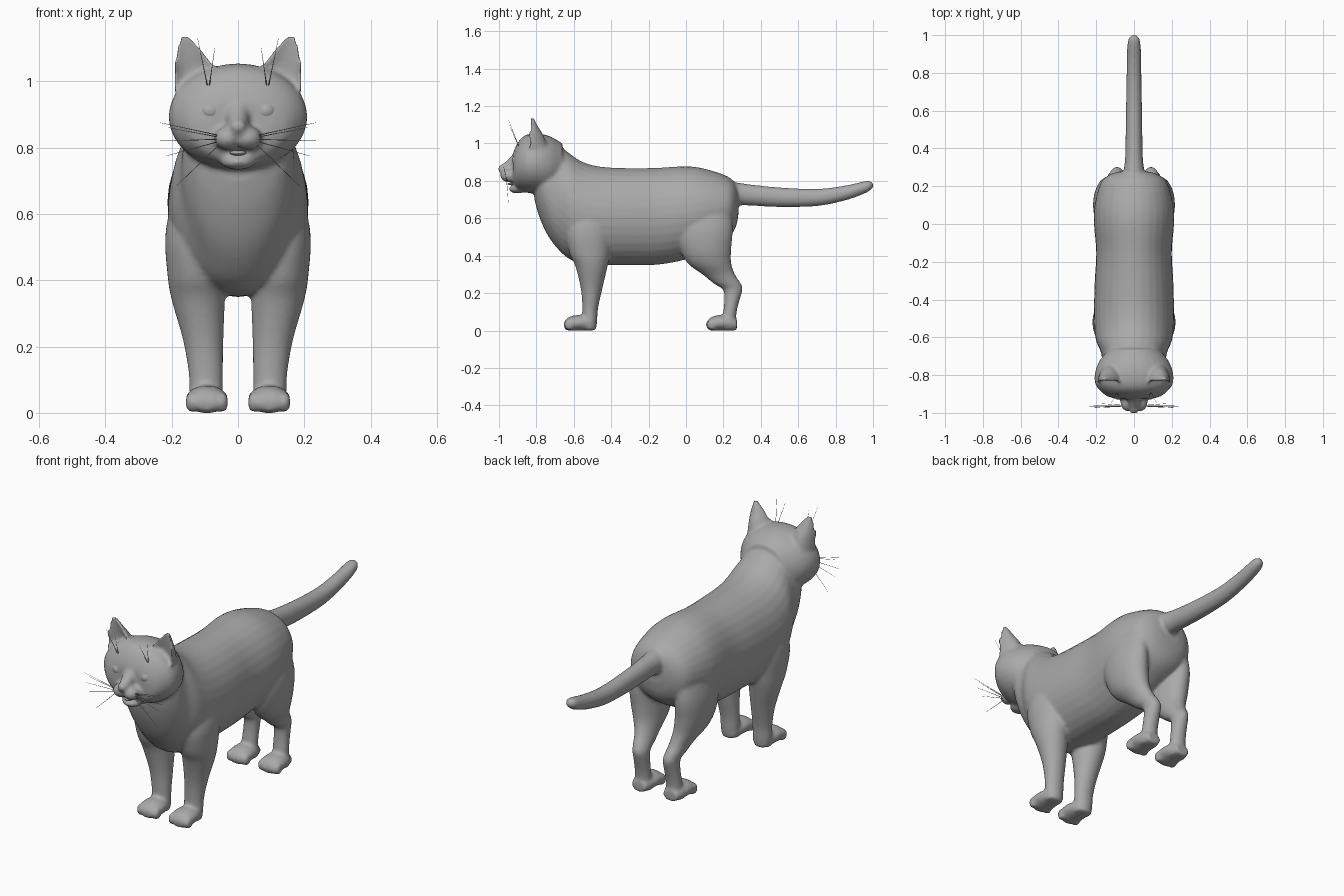
import bpy, bmesh, math
from mathutils import Matrix, Vector

cube = bpy.data.objects.get("Cube")
if cube:
    bpy.data.objects.remove(cube, do_unlink=True)

GREY = (0.4, 0.4, 0.4, 1)
grey = bpy.data.materials.new("plain_grey")
grey.use_nodes = True
grey.diffuse_color = GREY
grey.node_tree.nodes["Principled BSDF"].inputs["Base Color"].default_value = GREY


def spline(rows, steps=4):
    """Catmull-Rom interpolation of a list of equal-length tuples."""
    out = []
    for i in range(len(rows) - 1):
        a, b, c, d = (rows[min(max(i + k, 0), len(rows) - 1)] for k in (-1, 0, 1, 2))
        for s in range(steps):
            t = s / steps
            out.append([0.5 * (2 * q + (r - p) * t + (2 * p - 5 * q + 4 * r - w) * t * t
                               + (3 * q - p - 3 * r + w) * t ** 3)
                        for p, q, r, w in zip(a, b, c, d)])
    return out + [list(rows[-1])]


def loft(bm, rings, axis, side=1, dish=False, n=32):
    """Skin oval rings (x, y, z, half width, half depth); dish hollows the front."""
    loops = []
    for x, y, z, hu, hv in spline(rings):
        loop = []
        for k in range(n):
            a = math.tau * k / n
            u, v = hu * math.cos(a), hv * math.sin(a)
            if dish and v < 0:
                v *= -0.35
            offset = (u, 0, v) if axis == "Y" else (u, v, 0)
            p = Vector((x, y, z)) + Vector(offset)
            loop.append(bm.verts.new((p.x * side, p.y, p.z)))
        loops.append(loop)
    for a, b in zip(loops, loops[1:]):
        for k in range(n):
            j = (k + 1) % n
            bm.faces.new((a[k], a[j], b[j], b[k]))
    bm.faces.new(loops[0])
    bm.faces.new(loops[-1])


def lengthwise(bm, rows, x=0, dy=0, side=1):
    """Loft along y from rows of (y, top, bottom, half width)."""
    rings = [(x, y + dy, (t + b) / 2, w, (t - b) / 2) for y, t, b, w in rows]
    loft(bm, rings, "Y", side)


def ball(bm, centre, radii):
    m = Matrix.Translation(centre) @ Matrix.Diagonal((*radii, 1))
    bmesh.ops.create_uvsphere(bm, u_segments=24, v_segments=16, radius=1, matrix=m)


def finish(name, bm):
    bmesh.ops.recalc_face_normals(bm, faces=bm.faces)
    for f in bm.faces:
        f.smooth = True
    me = bpy.data.meshes.new(name)
    bm.to_mesh(me)
    bm.free()
    me.materials.append(grey)
    ob = bpy.data.objects.new(name, me)
    bpy.context.collection.objects.link(ob)
    return ob


skin = bmesh.new()

# Torso and neck
lengthwise(skin, [
    (.28, .74, .62, .06), (.265, .785, .55, .12), (.22, .825, .49, .175),
    (.1, .865, .42, .208), (0, .878, .38, .212), (-.15, .87, .352, .2),
    (-.3, .868, .35, .208), (-.45, .875, .35, .212), (-.55, .9, .355, .21),
    (-.62, .945, .38, .2), (-.68, .99, .43, .175), (-.74, 1.02, .51, .165),
    (-.785, 1.0, .61, .14), (-.81, .95, .7, .1)])

# Tail
lengthwise(skin, [
    (.2, .8, .68, .06), (.28, .79, .67, .055), (.35, .78, .668, .047),
    (.5, .765, .66, .044), (.7, .757, .665, .041), (.85, .775, .695, .038),
    (.95, .797, .73, .035), (.985, .8, .75, .027), (1.0, .785, .765, .012)])

# Head, nose bridge, nose and chin
lengthwise(skin, [
    (-.66, 1.0, .74, .13), (-.72, 1.035, .73, .18), (-.78, 1.052, .73, .205),
    (-.84, 1.05, .735, .207), (-.88, 1.03, .745, .182), (-.91, .985, .76, .145),
    (-.925, .945, .79, .1)])
lengthwise(skin, [
    (-.9, .97, .86, .04), (-.94, .925, .84, .033), (-.975, .895, .835, .026),
    (-.995, .882, .845, .022), (-1.003, .875, .855, .014)])
ball(skin, (0, -.9, .757), (.052, .047, .024))

for side in (1, -1):
    # Muzzle pad and ear
    ball(skin, (.03 * side, -.945, .828), (.042, .048, .036))
    loft(skin, [
        (.128, -.845, .97, .064, .11), (.132, -.845, 1.04, .06, .085),
        (.146, -.84, 1.09, .04, .05), (.16, -.832, 1.138, .01, .018)],
        "Z", side, dish=True)

    # Front leg
    loft(skin, [
        (.12, -.5, .72, .06, .08), (.14, -.52, .55, .078, .12),
        (.129, -.515, .42, .084, .11), (.12, -.505, .34, .08, .085),
        (.105, -.505, .22, .061, .057), (.097, -.512, .12, .052, .042),
        (.096, -.515, .05, .05, .04), (.096, -.52, .005, .045, .04)], "Z", side)

    # Hind leg
    loft(skin, [
        (.12, .1, .7, .06, .13), (.137, .1, .55, .077, .15),
        (.132, .105, .44, .08, .137), (.12, .125, .36, .07, .117),
        (.105, .175, .3, .052, .087), (.095, .222, .25, .044, .072),
        (.09, .25, .22, .04, .053), (.09, .247, .17, .04, .042),
        (.092, .235, .1, .042, .036), (.094, .225, .005, .045, .04)], "Z", side)

    # Paws with four toes each
    for dy in (0, .762):
        lengthwise(skin, [
            (-.49, .06, 0, .04), (-.54, .08, 0, .058), (-.59, .082, 0, .064),
            (-.63, .07, 0, .058), (-.65, .045, .01, .035)], .094, dy, side)
        for k in (-1.5, -.5, .5, 1.5):
            ball(skin, ((.094 + .031 * k) * side, -.632 + .006 * abs(k) + dy, .032),
                 (.0185, .027, .031))

# Fuse the parts into one smooth skin
body = finish("body", skin)
remesh = body.modifiers.new("fuse", "REMESH")
remesh.mode = "VOXEL"
remesh.voxel_size = 0.009
remesh.use_smooth_shade = True
smooth = body.modifiers.new("soften", "SMOOTH")
smooth.factor = 0.5
smooth.iterations = 5

# Eyes and tongue
for side, name in ((1, "left_eye"), (-1, "right_eye")):
    bm = bmesh.new()
    ball(bm, (.083 * side, -.893, .91), (.036, .036, .033))
    finish(name, bm)
bm = bmesh.new()
ball(bm, (0, -.925, .784), (.025, .03, .008))
finish("tongue", bm)

# Whiskers: start and tip, mirrored
CHEEK = [((.05, -.965, .835), (.235, -.975, .875)), ((.05, -.965, .83), (.21, -.97, .86)),
         ((.052, -.965, .825), (.235, -.965, .82)), ((.052, -.96, .82), (.215, -.96, .775)),
         ((.05, -.96, .815), (.185, -.95, .685))]
BROW = [((.088, -.89, .975), (.07, -.945, 1.1)), ((.09, -.89, .975), (.122, -.95, 1.13))]
for name, hairs in (("cheek_whiskers", CHEEK), ("brow_whiskers", BROW)):
    bm = bmesh.new()
    for side in (1, -1):
        for a, b in hairs:
            a, b = Vector(a), Vector(b)
            lean = (b - a).to_track_quat("Z", "Y").to_matrix().to_4x4()
            m = Matrix.Translation((a + b) / 2) @ lean
            made = bmesh.ops.create_cone(bm, cap_ends=True, segments=6, radius1=.0016,
                                         radius2=.0005, depth=(b - a).length, matrix=m)
            for v in made["verts"]:
                v.co.x *= side
    finish(name, bm)
